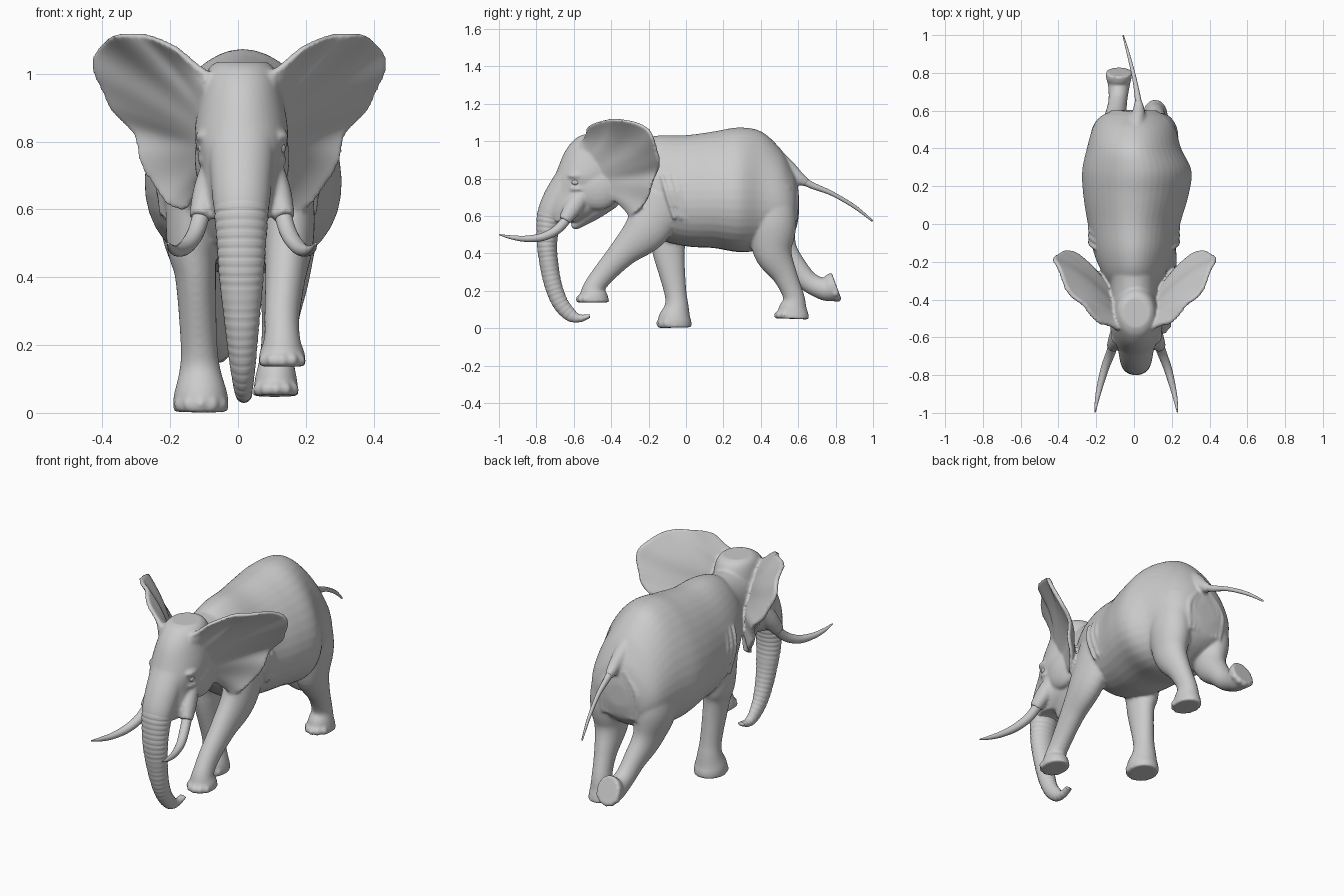
import bpy, bmesh, math
from mathutils import Vector

cube = bpy.data.objects.get("Cube")
if cube:
    bpy.data.objects.remove(cube)

GREY = (0.6, 0.6, 0.6, 1)
mat = bpy.data.materials.new("stone grey")
mat.use_nodes = True
mat.diffuse_color = GREY
mat.node_tree.nodes["Principled BSDF"].inputs["Base Color"].default_value = GREY


def resample(pts, sub):
    """Smooth spline through tuples of any length."""
    out = []
    for i in range(len(pts) - 1):
        p0, p1, p2, p3 = (pts[max(0, min(len(pts) - 1, i + k))] for k in (-1, 0, 1, 2))
        for s in range(sub):
            t = s / sub
            out.append([0.5 * (2 * b + (c - a) * t + (2 * a - 5 * b + 4 * c - d) * t * t
                               + (3 * b - a - 3 * c + d) * t ** 3)
                        for a, b, c, d in zip(p0, p1, p2, p3)])
    out.append(list(pts[-1]))
    return out


def loft(bm, sections, sub=6, n=40, axis=None, egg=0.0, ripple=0.0):
    """Tube through sections (x, y, z, half width, half depth), capped at both ends."""
    secs = resample(sections, sub)
    cen = [Vector(s[:3]) for s in secs]
    rings, run = [], 0.0
    for i, s in enumerate(secs):
        tan = axis or (cen[min(i + 1, len(cen) - 1)] - cen[max(i - 1, 0)]).normalized()
        nor = tan.cross(Vector((1, 0, 0))).normalized()
        side = nor.cross(tan)
        run += (cen[i] - cen[i - 1]).length if i else 0
        # narrow grooves at regular intervals along the tube
        k = 1 - ripple * max(0, math.cos(run / 0.026 * 2 * math.pi)) ** 3
        ring = []
        for j in range(n):
            u = 2 * math.pi * j / n
            w = s[3] * math.cos(u) * (1 + egg * math.sin(u))
            ring.append(bm.verts.new(cen[i] + (side * w + nor * s[4] * math.sin(u)) * k))
        rings.append(ring)
    for a, b in zip(rings, rings[1:]):
        for j in range(n):
            bm.faces.new((a[j], a[(j + 1) % n], b[(j + 1) % n], b[j]))
    bm.faces.new(rings[0])
    bm.faces.new(rings[-1])


def ball(bm, c, r):
    """Ellipsoid with its own radii."""
    vs = bmesh.ops.create_uvsphere(bm, u_segments=20, v_segments=12, radius=1)["verts"]
    for v in vs:
        v.co = Vector([c[k] + v.co[k] * r[k] for k in range(3)])


def ear(bm, rim_points, s):
    """Closed fan from the side of the head to the rim, thick at the root and thin at the edge."""
    rim = resample(rim_points, 4)
    steps, out = 14, Vector((-.7, .65, .3)).normalized()
    loops = []
    for i, p in enumerate(rim):
        f = i / (len(rim) - 1)
        root = Vector((.085 + .02 * f, -.55 + .17 * f, .985 - .29 * f))
        front, back = [], []
        for j in range(steps + 1):
            t = j / steps
            q = root.lerp(Vector(p), t)
            # cupped towards the front, with shallow folds near the edge
            q.y += .04 * math.sin(math.pi * t) * math.sin(math.pi * f)
            q.y += .009 * t * math.sin(f * 34)
            q.x += .006 * t * t * math.sin(f * 45) * math.sin(math.pi * f)
            half = out * (.011 + .02 * (1 - t) ** 2)
            for row, v in ((front, q - half), (back, q + half)):
                row.append(bm.verts.new((.004 + v.x * s, v.y, v.z)))
        loops.append(front + back[::-1])
    for a, b in zip(loops, loops[1:]):
        for j in range(len(a)):
            k = (j + 1) % len(a)
            bm.faces.new((a[j], a[k], b[k], b[j]))
    bm.faces.new(loops[0])
    bm.faces.new(loops[-1])


def finish(bm, name):
    bmesh.ops.recalc_face_normals(bm, faces=bm.faces)
    me = bpy.data.meshes.new(name)
    bm.to_mesh(me)
    bm.free()
    me.materials.append(mat)
    for p in me.polygons:
        p.use_smooth = True
    ob = bpy.data.objects.new(name, me)
    bpy.context.collection.objects.link(ob)
    return ob


def tube(name, sections, **kw):
    bm = bmesh.new()
    loft(bm, sections, **kw)
    return finish(bm, name)


DOWN = Vector((0, 0, -1))
BACK = Vector((0, 1, 0))
skin = bmesh.new()

# Torso, neck
loft(skin, [(0, -.34, .79, .12, .14), (0, -.26, .79, .165, .21), (0, -.15, .755, .21, .275),
            (0, 0, .735, .24, .297), (.01, .15, .74, .273, .312), (.015, .28, .74, .284, .333),
            (0, .4, .735, .245, .318), (0, .5, .71, .218, .255), (0, .555, .685, .188, .195),
            (0, .588, .67, .14, .14), (0, .603, .66, .06, .06)], axis=BACK, egg=0.2)
loft(skin, [(0, -.15, .80, .17, .2), (0, -.3, .82, .125, .17), (0, -.48, .84, .12, .15)], axis=BACK)

# Root of the tail
loft(skin, [(.01, .44, .97, .02, .03), (.015, .53, .875, .04, .04), (.025, .6, .805, .032, .034),
            (.022, .65, .776, .02, .022)])

# Head, jaw, upper trunk
loft(skin, [(.01, -.47, 1.035, .075, .08), (.01, -.475, 1.01, .1, .12), (.01, -.49, .94, .12, .16),
            (.01, -.517, .82, .138, .182), (.01, -.55, .73, .12, .187), (.01, -.585, .64, .11, .165),
            (.01, -.65, .57, .08, .09)], axis=DOWN)
loft(skin, [(.01, -.4, .7, .09, .06), (.01, -.5, .63, .075, .055), (.01, -.58, .56, .04, .03),
            (.01, -.605, .535, .02, .015)])
loft(skin, [(.01, -.62, .80, .1, .08), (.01, -.685, .69, .091, .08), (.01, -.728, .6, .081, .069),
            (.01, -.74, .52, .06, .045)])

RIM = [(.09, -.56, 1.0), (.15, -.54, 1.045), (.2, -.505, 1.085), (.26, -.45, 1.11), (.32, -.39, 1.118),
       (.385, -.29, 1.107), (.42, -.21, 1.063), (.42, -.157, .985), (.38, -.15, .91),
       (.32, -.155, .835), (.29, -.18, .755), (.258, -.22, .682), (.214, -.255, .624),
       (.16, -.3, .6), (.125, -.35, .65)]
for s in (1, -1):
    x = lambda v: .012 + s * v
    ear(skin, RIM, s)
    # Tusk sheath, brow, lower lid, cheek
    loft(skin, [(x(.09), -.54, .73, .03, .04), (x(.105), -.6, .65, .04, .048),
                (x(.125), -.65, .575, .032, .034)])
    ball(skin, (x(.108), -.585, .815), (.03, .05, .02))
    ball(skin, (x(.105), -.575, .745), (.027, .05, .016))
    ball(skin, (x(.085), -.47, .75), (.055, .12, .12))

# Legs: planted and lifted in a walking stride
legs = [
    [(-.13, -.1, .72, .085, .13), (-.135, -.095, .5, .075, .105), (-.125, -.092, .4, .06, .085),
     (-.115, -.058, .2, .054, .06), (-.112, -.05, .12, .062, .064), (-.11, -.06, .05, .08, .088),
     (-.11, -.06, .003, .08, .09)],
    [(.14, -.12, .70, .08, .14), (.15, -.21, .53, .075, .12), (.14, -.335, .405, .06, .078),
     (.13, -.44, .29, .052, .06), (.13, -.49, .22, .053, .058), (.13, -.495, .175, .067, .077),
     (.13, -.495, .137, .07, .085)],
    [(.13, .44, .74, .085, .13), (.135, .46, .56, .1, .13), (.135, .465, .41, .078, .104),
     (.125, .53, .28, .055, .066), (.115, .575, .17, .05, .057), (.112, .572, .1, .062, .078),
     (.112, .57, .05, .068, .09)],
    [(-.13, .43, .74, .085, .13), (-.13, .455, .56, .1, .13), (-.115, .5, .42, .07, .097),
     (-.095, .585, .32, .055, .066), (-.085, .66, .245, .05, .055), (-.08, .735, .21, .058, .06),
     (-.08, .775, .215, .068, .075), (-.08, .805, .225, .068, .078)],
]
for leg in legs:
    loft(skin, leg)

# Toes around the front of each foot: centre, radii, forward direction
feet = [((-.11, -.06, .026), .072, .082, (0, -1, 0)), ((.13, -.495, .155), .062, .078, (0, -1, 0)),
        ((.112, .57, .07), .06, .082, (0, -1, 0)), ((-.08, .785, .22), .062, .068, (0, .4, -.9))]
for c, rx, ry, fwd in feet:
    for k in range(-2, 3):
        u = k * 0.5
        p = Vector(c) + Vector(fwd) * ry * math.cos(u) + Vector((1, 0, 0)) * rx * math.sin(u)
        ball(skin, p, (.018, .018, .02))

# Skin folds behind the shoulders and under the tail
for s in (1, -1):
    for k in range(3):
        loft(skin, [(s * .2, -.13 + .035 * k, .82, .01, .01), (s * .23, -.1 + .035 * k, .72, .015, .015),
                    (s * .222, -.06 + .035 * k, .58, .01, .01)], n=12)
        loft(skin, [(s * .03, .585, .79 - .03 * k, .012, .012),
                    (s * (.11 - .03 * k), .588, .68, .016, .016),
                    (s * (.1 - .025 * k), .58, .53, .012, .012)], n=12)

body = finish(skin, "body")
rm = body.modifiers.new("blend", "REMESH")
rm.mode, rm.voxel_size, rm.use_smooth_shade = "VOXEL", 0.0075, True
sm = body.modifiers.new("soften", "SMOOTH")
sm.factor, sm.iterations = 0.5, 8

# Ringed trunk with curled tip
tube("trunk", [(.01, -.705, .66, .08, .066), (.01, -.728, .6, .081, .069), (.01, -.742, .5, .073, .058),
               (.01, -.74, .4, .066, .052), (.012, -.715, .25, .05, .047), (.014, -.675, .14, .038, .043),
               (.016, -.62, .073, .028, .036), (.018, -.57, .053, .023, .022),
               (.02, -.515, .065, .02, .01)], sub=20, n=32, ripple=0.045)

# Tail
tube("tail", [(.02, .57, .835, .02, .02), (.025, .61, .8, .022, .022), (.02, .67, .765, .016, .018),
              (0, .78, .72, .011, .012), (-.03, .9, .65, .008, .01), (-.057, .997, .573, .004, .005)], n=12)

# Tusks and eyes
for s, side in ((1, "left"), (-1, "right")):
    x = lambda v: .012 + s * v
    tube(side + "_tusk", [(x(.112), -.61, .62, .026, .026), (x(.135), -.68, .535, .025, .025),
                          (x(.165), -.76, .49, .022, .022), (x(.19), -.85, .478, .017, .017),
                          (x(.208), -.93, .485, .011, .011), (x(.218), -.998, .5, .003, .003)], n=16)
    bm = bmesh.new()
    ball(bm, (x(.113), -.59, .78), (.016, .022, .017))
    finish(bm, side + "_eye")
